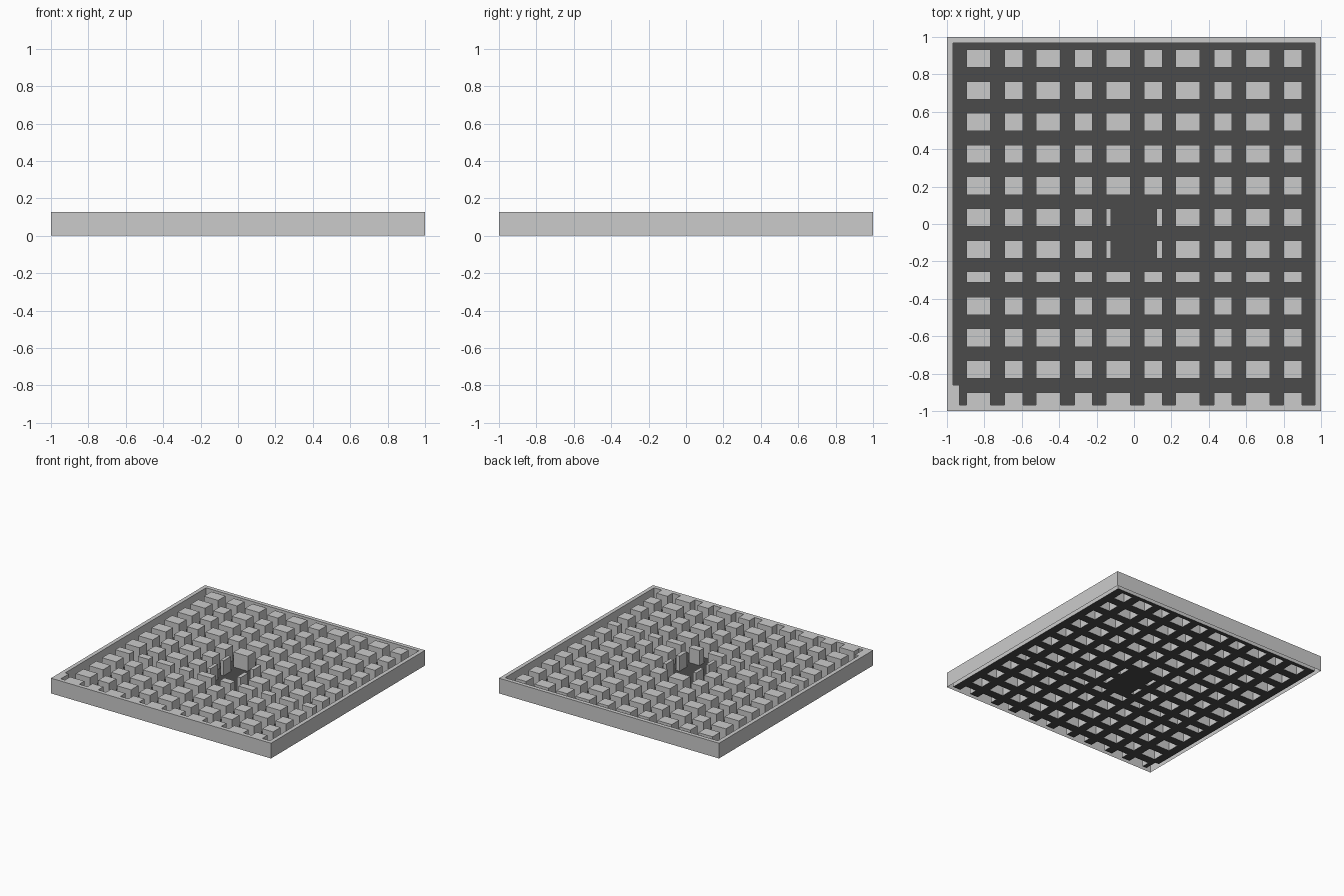
import bpy, bmesh

if "Cube" in bpy.data.objects:
    bpy.data.objects.remove(bpy.data.objects["Cube"])

TOP, BASE, FLOOR = 0.127, 0.002, 0.004
RIM = 0.967

# solid areas as (x0, x1, y0, y1): four rim bars first
solids = [(-1, -RIM, -1, 1), (RIM, 1, -1, 1), (-1, 1, -1, -RIM), (-1, 1, RIM, 1)]

# city blocks: alternating wide and narrow columns, regular rows
cols = []
for i in range(5):
    x = -0.896 + 0.373 * i
    cols += [(x, x + 0.13), (x + 0.204, x + 0.302)]
rows = [(0.836 - 0.17 * i, 0.933 - 0.17 * i) for i in range(7)]
rows += [(-0.313, -0.254)]
rows += [(-0.487 - 0.17 * i, -0.39 - 0.17 * i) for i in range(3)]
rows += [(-RIM, -0.9)]
for j, (y0, y1) in enumerate(rows):
    for i, (x0, x1) in enumerate(cols):
        # the central square trims the blocks beside it to thin slabs
        if j in (5, 6) and i == 4:
            x1 = -0.122
        elif j in (5, 6) and i == 5:
            x0 = 0.12
        solids.append((x0, x1, y0, y1))
# small corner stub
solids.append((-RIM, -0.934, -RIM, -0.862))


def cuts(values):
    return sorted({round(v, 4) for v in values})


xs = cuts(v for s in solids for v in s[:2])
ys = cuts(v for s in solids for v in s[2:])


def solid(i, j):
    if not (0 <= i < len(xs) - 1 and 0 <= j < len(ys) - 1):
        return None
    x, y = (xs[i] + xs[i + 1]) / 2, (ys[j] + ys[j + 1]) / 2
    return any(a < x < b and c < y < d for a, b, c, d in solids)


def finish(name, bm, mat=None):
    bmesh.ops.remove_doubles(bm, verts=bm.verts, dist=1e-5)
    bmesh.ops.dissolve_limit(bm, angle_limit=0.01, verts=bm.verts, edges=bm.edges)
    me = bpy.data.meshes.new(name)
    bm.to_mesh(me)
    bm.free()
    if mat:
        me.materials.append(mat)
    ob = bpy.data.objects.new(name, me)
    bpy.context.collection.objects.link(ob)
    return ob


def quad(bm, *pts):
    bm.faces.new([bm.verts.new(p) for p in pts])


blocks, streets = bmesh.new(), bmesh.new()
for i in range(len(xs) - 1):
    for j in range(len(ys) - 1):
        x0, x1, y0, y1 = xs[i], xs[i + 1], ys[j], ys[j + 1]
        corners = [(x0, y0), (x1, y0), (x1, y1), (x0, y1)]
        if not solid(i, j):
            quad(streets, *[(x, y, FLOOR) for x, y in corners])
            continue
        # roof, then walls wherever the neighbour is open; undersides stay open
        quad(blocks, *[(x, y, TOP) for x, y in corners])
        for k, (di, dj) in enumerate([(0, -1), (1, 0), (0, 1), (-1, 0)]):
            if not solid(i + di, j + dj):
                a, b = corners[k], corners[(k + 1) % 4]
                quad(blocks, (*a, BASE), (*b, BASE), (*b, TOP), (*a, TOP))

dark = bpy.data.materials.new("dark_street")
dark.diffuse_color = (0.07, 0.07, 0.07, 1)
dark.use_nodes = True
dark.node_tree.nodes["Principled BSDF"].inputs["Base Color"].default_value = dark.diffuse_color

finish("rim_and_blocks", blocks)
finish("streets", streets, dark)

# thin plate under the central square
plate = bmesh.new()
quad(plate, (-0.09, -0.13, 0), (0.07, -0.13, 0), (0.07, 0.03, 0), (-0.09, 0.03, 0))
finish("square_plate", plate, dark)
